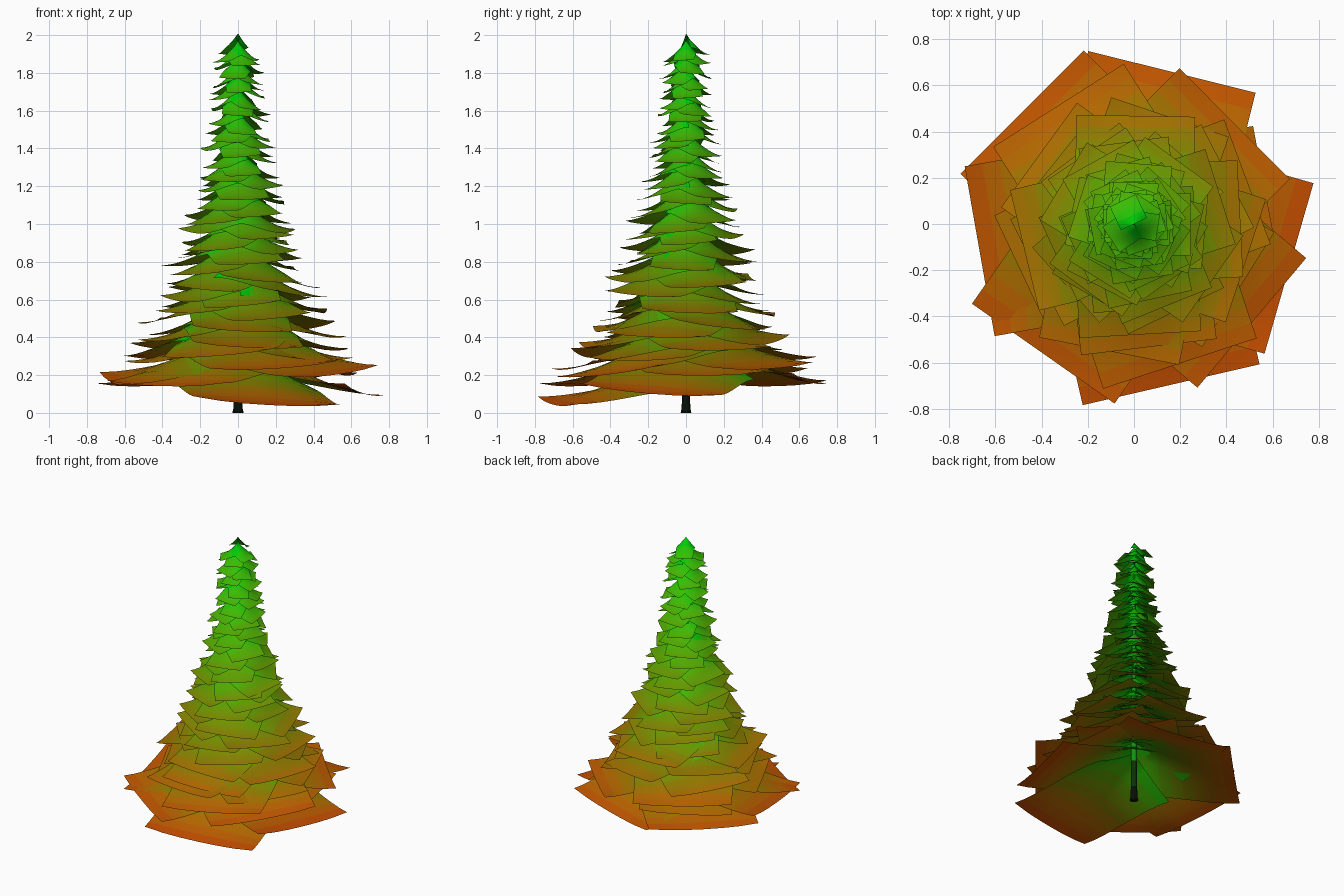
import bpy, bmesh, math, random
from mathutils import Vector

if "Cube" in bpy.data.objects:
    bpy.data.objects.remove(bpy.data.objects["Cube"])

random.seed(4)
BANDS = 20
MAXD = 0.72

def material(name, col):
    m = bpy.data.materials.new(name)
    m.diffuse_color = (*col, 1)
    m.use_nodes = True
    m.node_tree.nodes["Principled BSDF"].inputs["Base Color"].default_value = m.diffuse_color
    return m

def lerp_table(t, table):
    for (a, va), (b, vb) in zip(table, table[1:]):
        if t <= b:
            k = max(0, (t - a) / (b - a))
            if isinstance(va, tuple):
                return tuple(p + (q - p) * k for p, q in zip(va, vb))
            return va + (vb - va) * k
    return table[-1][1]

def finish(bm, name, mats):
    me = bpy.data.meshes.new(name)
    bm.to_mesh(me)
    bm.free()
    for m in mats:
        me.materials.append(m)
    for p in me.polygons:
        p.use_smooth = True
    ob = bpy.data.objects.new(name, me)
    bpy.context.collection.objects.link(ob)
    return ob

# Foliage colours: green by the trunk, rust at the branch ends
ramp = [(0, (0.0, 0.6, 0.002)), (0.25, (0.10, 0.36, 0.0)), (0.5, (0.26, 0.21, 0.0)),
        (0.75, (0.48, 0.14, 0.0)), (1, (0.58, 0.06, 0.0))]
leaf_mats = [material(f"foliage_{i}", lerp_table(i / (BANDS - 1), ramp)) for i in range(BANDS)]

# Outer corner radius of the foliage at the height of each branch tip
reach = [(0.04, 0.83), (0.2, 0.77), (0.4, 0.60), (0.6, 0.48), (0.8, 0.40), (1.0, 0.33),
         (1.2, 0.25), (1.4, 0.21), (1.6, 0.17), (1.8, 0.15), (1.9, 0.13)]

def branch(bm, tip_z, angle, size):
    """Rectangular sheet from the trunk outward, draped over a flaring cone."""
    R = lerp_table(tip_z, reach) * size
    d, w = R / 1.14, R / 1.14 * 0.55
    drop = 0.43 * math.sqrt(d) - 0.03
    out = Vector((math.cos(angle), math.sin(angle), 0))
    side = Vector((-out.y, out.x, 0))
    nu, nv = 9, 6
    tilt = random.uniform(-0.1, 0.1)
    rows = []
    for i in range(nu + 1):
        row = []
        for j in range(nv + 1):
            a, b = d * i / nu, w * (2 * j / nv - 1)
            r = min(1, math.hypot(a, b) / R)
            p = out * a + side * b
            p.z = tip_z + drop * (1 - r) ** 1.6 + tilt * b + 0.05 * a * (b / w) ** 2
            row.append(bm.verts.new(p))
        rows.append(row)
    for i in range(nu):
        band = min(BANDS - 1, int((i + 0.5) / nu * d / MAXD * BANDS))
        for j in range(nv):
            f = bm.faces.new((rows[i][j], rows[i + 1][j], rows[i + 1][j + 1], rows[i][j + 1]))
            f.material_index = band

bm = bmesh.new()
# Lowest skirt of wide branches (angle, tip height)
for ang, tip in [(-77, 0.03), (-16, 0.09), (135, 0.13), (76, 0.15), (190, 0.15), (235, 0.13), (-40, 0.19)]:
    branch(bm, tip, math.radians(ang), 0.98)
# Branch sheets spiralling up the trunk
N = 104
for k in range(N):
    tip = 0.18 + 1.71 * k / (N - 1) + random.uniform(-0.012, 0.012)
    branch(bm, tip, 2.39996 * k + random.uniform(-0.35, 0.35), random.uniform(0.82, 1.0))
finish(bm, "foliage", leaf_mats)

# Trunk: tapered stem, flared and dark at the base, green above
stem = [(0, 0.03), (0.02, 0.025), (0.1, 0.021), (0.3, 0.02), (0.9, 0.015), (1.5, 0.01), (2.0, 0.004)]
bm = bmesh.new()
S = 10
rings = [[bm.verts.new((r * math.cos(2 * math.pi * s / S), r * math.sin(2 * math.pi * s / S), z))
          for s in range(S)] for z, r in stem]
for i, (lo, hi) in enumerate(zip(rings, rings[1:])):
    for s in range(S):
        f = bm.faces.new((lo[s], lo[(s + 1) % S], hi[(s + 1) % S], hi[s]))
        f.material_index = 0 if i < 2 else 1 if i < 3 else 2
bm.faces.new(rings[0][::-1])
bm.faces.new(rings[-1])
finish(bm, "trunk", [material("trunk_base", (0.002, 0.005, 0.002)),
                     material("trunk_low", (0.003, 0.03, 0.004)),
                     material("trunk_green", (0.005, 0.3, 0.005))])
